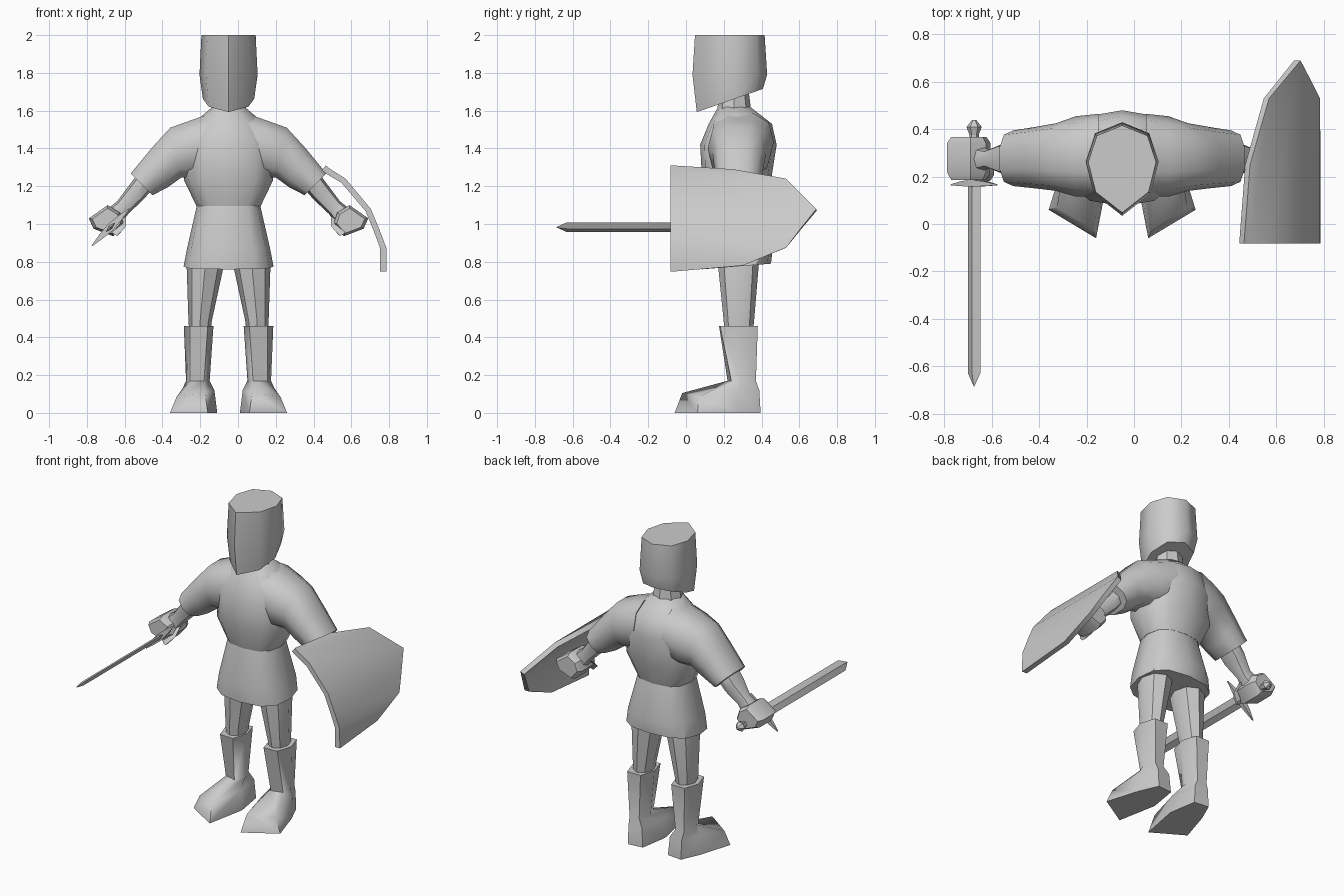
import bpy, bmesh, math
from mathutils import Vector

if "Cube" in bpy.data.objects:
    bpy.data.objects.remove(bpy.data.objects["Cube"])

CX = -0.05  # body centre line
steel = bpy.data.materials.new("plain_grey")
steel.diffuse_color = (0.6, 0.6, 0.6, 1)
steel.use_nodes = True
steel.node_tree.nodes["Principled BSDF"].inputs["Base Color"].default_value = steel.diffuse_color


def finish(name, bm, angle=40):
    bmesh.ops.remove_doubles(bm, verts=bm.verts, dist=1e-5)
    bmesh.ops.recalc_face_normals(bm, faces=bm.faces)
    mesh = bpy.data.meshes.new(name)
    bm.to_mesh(mesh)
    bm.free()
    mesh.materials.append(steel)
    obj = bpy.data.objects.new(name, mesh)
    bpy.context.collection.objects.link(obj)
    bpy.ops.object.select_all(action='DESELECT')
    obj.select_set(True)
    bpy.context.view_layer.objects.active = obj
    bpy.ops.object.shade_smooth_by_angle(angle=math.radians(angle))
    return obj


def loft(name, rings, side=1, cx=CX, angle=40):
    """Skin a list of equal-length point rings and cap both ends."""
    bm = bmesh.new()
    loops = [[bm.verts.new((cx + side * p[0], p[1], p[2])) for p in r] for r in rings]
    n = len(loops[0])
    for a, b in zip(loops, loops[1:]):
        for i in range(n):
            j = (i + 1) % n
            bm.faces.new((a[i], a[j], b[j], b[i]))
    bm.faces.new(loops[0])
    bm.faces.new(loops[-1])
    return finish(name, bm, angle)


def ring(c, u, v, n=8, power=1.0, turn=0.0):
    """Closed loop around c spanned by half axes u and v; power < 1 is boxier."""
    c, u, v = Vector(c), Vector(u), Vector(v)
    out = []
    for i in range(n):
        a = 2 * math.pi * (i + turn) / n
        k, s = math.cos(a), math.sin(a)
        out.append(c + u * math.copysign(abs(k) ** power, k) + v * math.copysign(abs(s) ** power, s))
    return out


def level(z, x0, x1, y0, y1, n=8, power=1.0, tilt=0.0):
    """Horizontal ring from its extents; tilt raises the back."""
    return ring(((x0 + x1) / 2, (y0 + y1) / 2, z), ((x1 - x0) / 2, 0, 0),
                (0, (y1 - y0) / 2, tilt), n, power)


def across(top, bottom, y0, y1, n=10):
    """Limb ring between a top and a bottom point given in x, z."""
    (xt, zt), (xb, zb) = top, bottom
    return ring(((xt + xb) / 2, (y0 + y1) / 2, (zt + zb) / 2), (0, (y1 - y0) / 2, 0),
                ((xt - xb) / 2, 0, (zt - zb) / 2), n, 0.8)


# helmet: flat top, pointed front, slanted lower rim
plan = [(0, -.19), (.115, -.10), (.148, .03), (.11, .145), (0, .19), (-.11, .145), (-.148, .03), (-.115, -.10)]


def helm(scale, z=None):
    pts = [(x * scale, .232 + y * scale) for x, y in plan]
    return [(x, y, z if z else 1.59 + .35 * (y - .05)) for x, y in pts]


loft("helmet", [helm(.92), helm(1.04, 1.79), helm(.97, 2.0)], angle=50)
loft("neck", [level(1.56, -.1, .1, .16, .35), level(1.72, -.075, .075, .18, .33)])

# tunic body and skirt
loft("tunic_body", [level(1.095, -.17, .17, .12, .41, 12, .75),
                    level(1.23, -.235, .235, .085, .45, 12, .75),
                    level(1.42, -.245, .245, .075, .48, 12, .85),
                    level(1.53, -.19, .19, .12, .455, 12, .9),
                    level(1.62, -.085, .085, .17, .34, 12)], angle=50)
loft("tunic_skirt", [level(.775, -.238, .238, .085, .45, 12, .75, .015),
                     level(.87, -.22, .22, .08, .46, 12, .75, .01),
                     level(1.11, -.165, .165, .125, .405, 12, .75)])

for s, label in ((1, "left"), (-1, "right")):
    # sleeve running out of the shoulder
    loft(label + "_sleeve", [across((.10, 1.59), (.10, 1.28), .12, .465),
                             across((.20, 1.555), (.19, 1.24), .115, .455),
                             across((.31, 1.515), (.25, 1.24), .14, .425),
                             across((.41, 1.405), (.32, 1.19), .15, .41),
                             across((.52, 1.27), (.40, 1.15), .16, .395)], s, angle=50)
    # forearm, flaring into the hand
    loft(label + "_forearm", [across((.47, 1.28), (.39, 1.20), .20, .35, 8),
                              across((.53, 1.20), (.45, 1.13), .205, .345, 8),
                              across((.59, 1.12), (.53, 1.055), .235, .315, 8),
                              across((.64, 1.08), (.57, 1.00), .22, .33, 8)], s)
    # closed fist and thumb
    fist = [(.64, 1.10), (.74, 1.03), (.715, .975), (.61, .935), (.555, 1.0), (.575, 1.06)]

    def knuckle(y, k):
        return [(.645 + (x - .645) * k, y, 1.015 + (z - 1.015) * k) for x, z in fist]

    loft(label + "_fist", [knuckle(.185, .8), knuckle(.22, 1), knuckle(.34, 1), knuckle(.368, .8)], s, angle=30)
    loft(label + "_thumb", [ring((.57, .25, 1.03), (.028, 0, 0), (0, .035, .02), 6),
                            ring((.57, .205, .99), (.028, 0, 0), (0, .025, .02), 6),
                            ring((.60, .19, .955), (.02, 0, .01), (0, .02, .015), 6)], s)
    # leg
    loft(label + "_leg", [level(.40, .095, .205, .21, .35), level(.48, .09, .212, .2, .36),
                          level(.78, .025, .222, .17, .385), level(.90, .01, .2, .16, .39)], s)
    # boot: sole, upper, ankle, shaft top; toes turned outward
    sole = [(.31, .06), (.11, -.06), (.06, .2), (.09, .385), (.19, .395), (.245, .27)]
    upper = [(.275, .07, .085), (.125, -.02, .105), (.075, .2, .12),
             (.1, .38, .12), (.19, .388, .12), (.243, .28, .13)]
    ankle = [(.205, .24), (.13, .22), (.1, .29), (.13, .365), (.195, .37), (.225, .29)]
    cuff = [(.205, .18), (.11, .175), (.08, .28), (.11, .38), (.205, .38), (.237, .28)]
    loft(label + "_boot", [[(x, y, 0) for x, y in sole], upper,
                           [(x, y, .17) for x, y in ankle],
                           [(x, y, .46) for x, y in cuff]], s, angle=55)

# sword: flat blade rolled 45 degrees, pointing forward
SX, SZ = -.675, .983


def blade_ring(y, w, t):
    d = .7071
    return ring((SX, y, SZ), (w * d, 0, w * d), (-t * d, 0, t * d), 4)


loft("sword_blade", [blade_ring(.18, .037, .012), blade_ring(-.63, .037, .012),
                     blade_ring(-.685, .002, .002)], cx=0, angle=20)
loft("sword_grip", [ring((SX, y, SZ), (.02, 0, 0), (0, 0, .02), 6) for y in (.17, .38)], cx=0)
loft("sword_pommel", [ring((SX, y, SZ), (r, 0, 0), (0, 0, r), 6)
                      for y, r in ((.36, .014), (.41, .032), (.44, .008))], cx=0, angle=20)
# guard: tapered bar along the blade's flat
guard = []
for t, w, y in ((-.138, .004, .165), (-.07, .02, .17), (0, .03, .172), (.07, .02, .17), (.138, .004, .165)):
    d = .7071 * t
    guard.append(ring((SX + d, y, SZ + d), (0, w * .7, 0), (-w * .7, 0, w * .7), 4, turn=.5))
loft("sword_guard", guard, cx=0, angle=20)

# shield: bent plate, straight front edge and pointed rear, as z, x, rear y
profile = [(1.31, .465, -.07), (1.29, .49, .25), (1.24, .57, .53), (1.08, .703, .69),
           (.98, .745, .61), (.875, .785, .53), (.78, .787, .3), (.748, .787, -.07)]
bm = bmesh.new()
rows = [(bm.verts.new((x, -.083, z)), bm.verts.new((x, y, z))) for z, x, y in profile]
for a, b in zip(rows, rows[1:]):
    bm.faces.new((a[0], b[0], b[1], a[1]))
bm.normal_update()
extruded = bmesh.ops.extrude_face_region(bm, geom=bm.faces[:])
for v in [g for g in extruded["geom"] if isinstance(g, bmesh.types.BMVert)]:
    bend = min(1, max(0, (1.31 - v.co.z) / .45))
    v.co.x -= .02 + .014 * bend
    v.co.z -= .026 * (1 - bend)
finish("shield", bm, 45)
